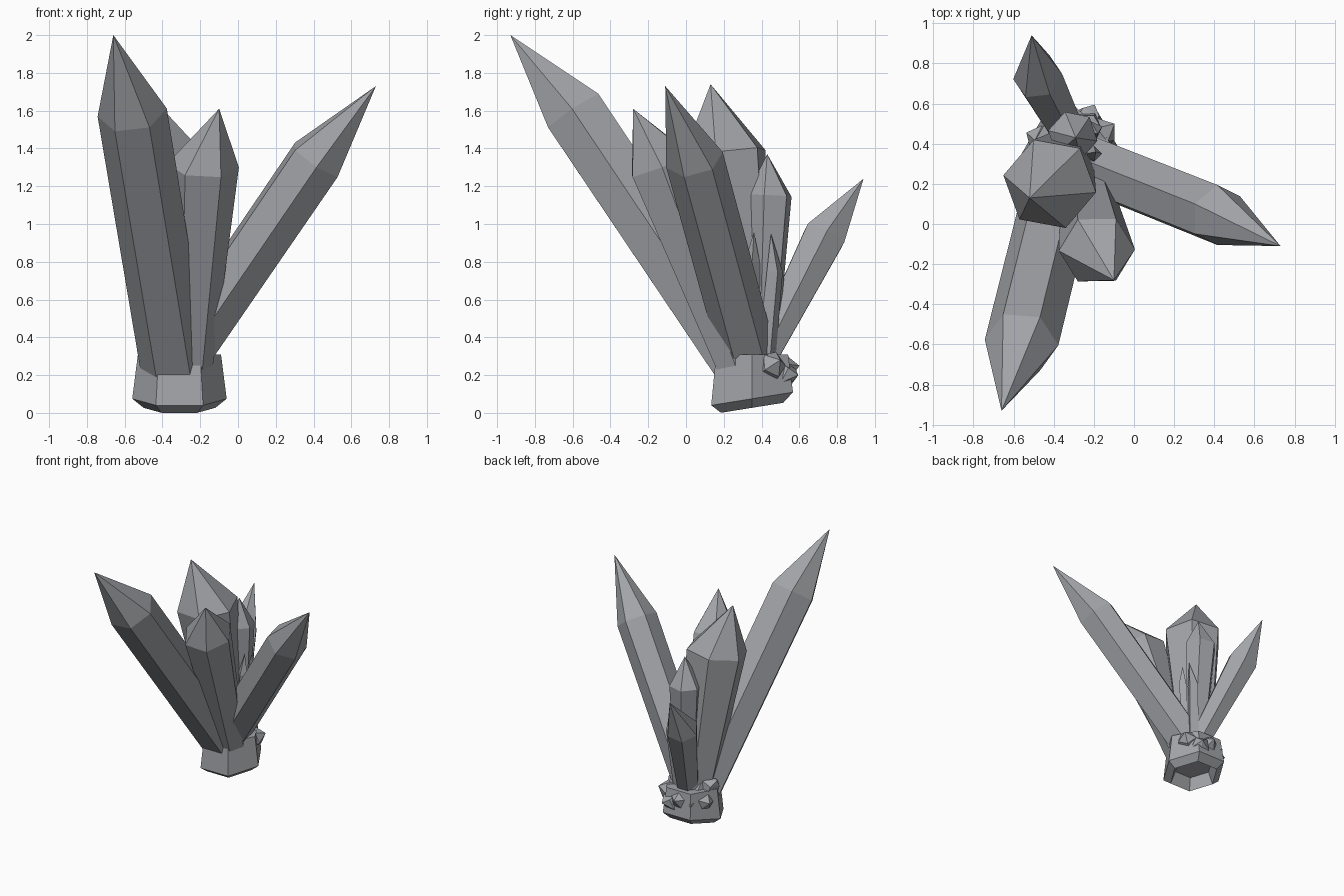
import bpy
import bmesh
from math import cos, sin, radians
from mathutils import Vector

old = bpy.data.objects.get("Cube")
if old:
    bpy.data.objects.remove(old)

# One grey stone colour
stone = bpy.data.materials.new("grey_crystal")
stone.use_nodes = True
colour = (0.36, 0.37, 0.39, 1)
stone.diffuse_color = colour
shader = stone.node_tree.nodes["Principled BSDF"]
shader.inputs["Base Color"].default_value = colour
shader.inputs["Roughness"].default_value = 0.8


def finish(bm, name):
    bmesh.ops.recalc_face_normals(bm, faces=bm.faces[:])
    mesh = bpy.data.meshes.new(name)
    bm.to_mesh(mesh)
    bm.free()
    mesh.materials.append(stone)
    obj = bpy.data.objects.new(name, mesh)
    bpy.context.collection.objects.link(obj)
    return obj


def bridge(bm, low, high):
    n = len(low)
    for i in range(n):
        j = (i + 1) % n
        bm.faces.new((low[i], low[j], high[j], high[i]))


def crystal(name, base, shoulder, tip, r_base, r_shoulder, turn=0, sides=6):
    """Faceted prism from base to shoulder, closed by a point at the tip."""
    base, shoulder, tip = Vector(base), Vector(shoulder), Vector(tip)
    axis = (shoulder - base).normalized()
    u = Vector((1, 0, 0))
    u = (u - axis * u.dot(axis)).normalized()
    v = axis.cross(u)
    bm = bmesh.new()
    rings = []
    for centre, r in ((base, r_base), (shoulder, r_shoulder)):
        angles = [radians(turn + 360 * i / sides) for i in range(sides)]
        rings.append([bm.verts.new(centre + r * (cos(a) * u + sin(a) * v)) for a in angles])
    bridge(bm, *rings)
    bm.faces.new(rings[0])
    point = bm.verts.new(tip)
    for i in range(sides):
        bm.faces.new((rings[1][i], rings[1][(i + 1) % sides], point))
    return finish(bm, name)


# Large crystals
crystal("front_tall_crystal", (-0.33, 0.34, 0.2), (-0.56, -0.59, 1.59), (-0.66, -0.93, 2.0), 0.18, 0.185)
crystal("middle_crystal", (-0.33, 0.35, 0.2), (-0.42, 0.2, 1.37), (-0.52, 0.13, 1.74), 0.13, 0.235, -10)
crystal("front_short_crystal", (-0.25, 0.28, 0.2), (-0.185, -0.13, 1.31), (-0.1, -0.28, 1.61), 0.11, 0.19)
crystal("left_crystal", (-0.35, 0.35, 0.22), (0.415, 0.045, 1.34), (0.73, -0.11, 1.73), 0.15, 0.155, 30)

# Smaller crystals at the back
crystal("back_crystal", (-0.28, 0.36, 0.2), (-0.48, 0.735, 0.94), (-0.51, 0.94, 1.24), 0.08, 0.125)
crystal("back_upright_crystal", (-0.28, 0.4, 0.2), (-0.305, 0.44, 1.15), (-0.29, 0.43, 1.37), 0.075, 0.125, -12)
crystal("long_splinter", (-0.25, 0.42, 0.2), (-0.2, 0.47, 0.75), (-0.18, 0.45, 0.95), 0.05, 0.045, 20, 4)
crystal("short_splinter", (-0.25, 0.38, 0.2), (-0.2, 0.35, 0.8), (-0.19, 0.36, 0.96), 0.05, 0.04, 0, 4)

# Hexagonal foot with a tilted, hollowed underside
middle = Vector((-0.31, 0.35, 0))
bm = bmesh.new()
rings = []
for r, z, tilt in ((0.22, 0.31, 0), (0.25, 0.075, 0.16), (0.19, 0.027, 0.16), (0.15, 0.12, 0.16)):
    ring = []
    for i in range(6):
        a = radians(60 * i)
        p = middle + Vector((r * cos(a), r * sin(a), z + tilt * r * sin(a)))
        ring.append(bm.verts.new(p))
    rings.append(ring)
for low, high in zip(rings, rings[1:]):
    bridge(bm, low, high)
bm.faces.new(rings[0])
bm.faces.new(rings[-1])
finish(bm, "foot")

# Jagged chips around the rim of the foot
chips = ((35, 0.26, 0.28), (65, 0.27, 0.2), (90, 0.25, 0.25), (120, 0.24, 0.22),
         (155, 0.25, 0.23), (180, 0.22, 0.38))
for n, (angle, reach, height) in enumerate(chips):
    a = radians(angle)
    out = Vector((cos(a), sin(a), 0))
    up = Vector((0, 0, 1))
    crystal("rim_chip_%d" % (n + 1),
            middle + out * 0.1 + up * 0.22,
            middle + out * (reach - 0.06) + up * (height - 0.02),
            middle + out * reach + up * height,
            0.09, 0.075, 25 * n, 5)
